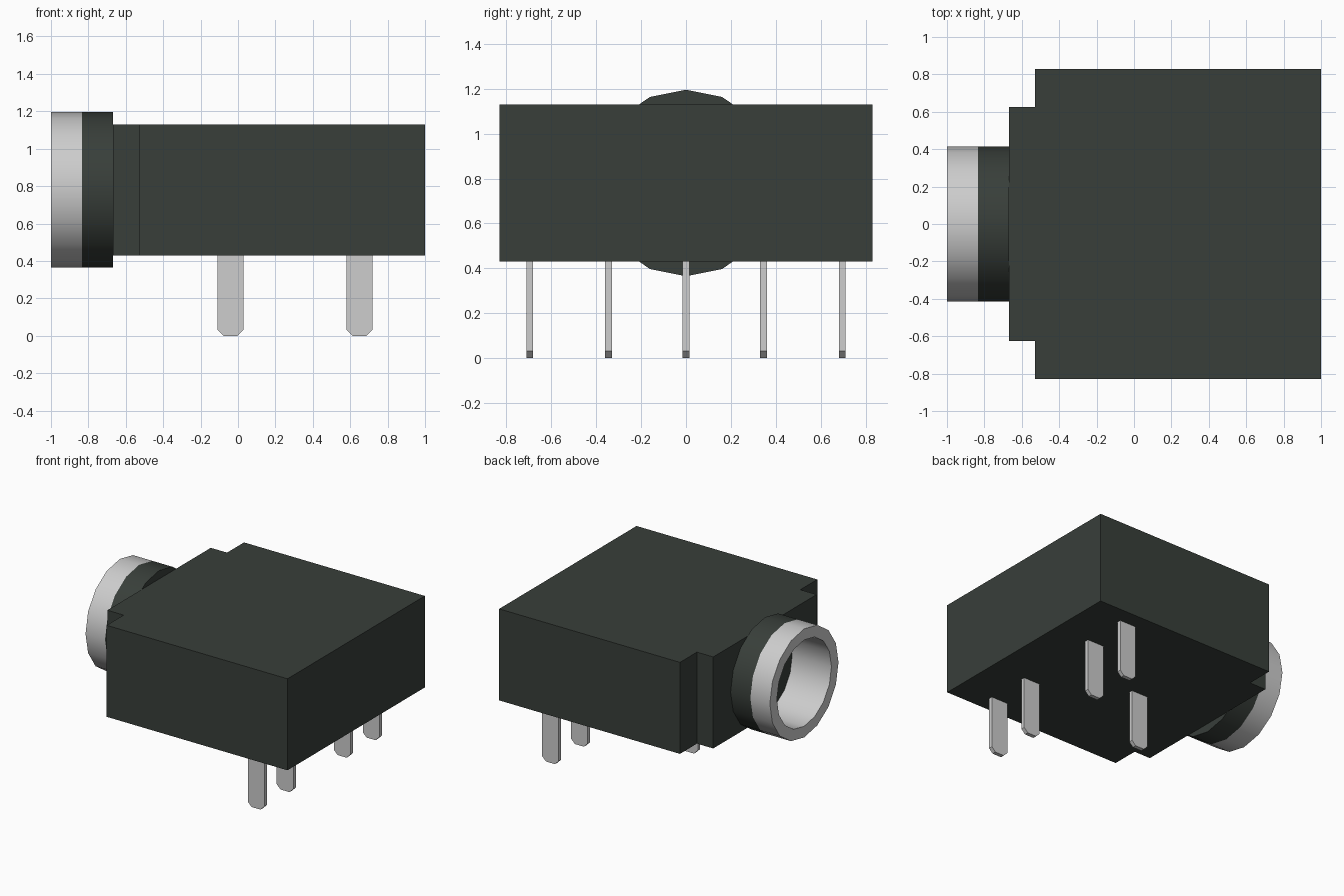
import bpy, bmesh, math

cube = bpy.data.objects.get("Cube")
if cube:
    bpy.data.objects.remove(cube, do_unlink=True)


def material(name, rgb):
    m = bpy.data.materials.new(name)
    m.use_nodes = True
    m.diffuse_color = (*rgb, 1)
    bsdf = next(n for n in m.node_tree.nodes if n.type == 'BSDF_PRINCIPLED')
    bsdf.inputs["Base Color"].default_value = (*rgb, 1)
    return m


DARK = material("dark plastic", (0.040, 0.049, 0.042))
METAL = material("silver metal", (0.61, 0.61, 0.61))


def finish(name, bm, mats):
    bmesh.ops.recalc_face_normals(bm, faces=bm.faces)
    me = bpy.data.meshes.new(name)
    bm.to_mesh(me)
    bm.free()
    for m in mats:
        me.materials.append(m)
    ob = bpy.data.objects.new(name, me)
    bpy.context.collection.objects.link(ob)
    return ob


def prism(name, outline, offset, mat):
    """Extrude a closed outline of 3D points along an offset."""
    bm = bmesh.new()
    face = bm.faces.new([bm.verts.new(p) for p in outline])
    ext = bmesh.ops.extrude_face_region(bm, geom=[face])
    verts = [v for v in ext["geom"] if isinstance(v, bmesh.types.BMVert)]
    bmesh.ops.translate(bm, vec=offset, verts=verts)
    return finish(name, bm, [mat])


# Housing with a narrower step towards the socket
Z0, Z1 = 0.43, 1.13
half = [(1.0, 0.83), (-0.53, 0.83), (-0.53, 0.625), (-0.668, 0.625)]
plan = half + [(x, -y) for x, y in reversed(half)]
prism("housing", [(x, y, Z0) for x, y in plan], (0, 0, Z1 - Z0), DARK)

# Socket barrel: lathed ring around the x axis, silver sleeve and dark collar
SIDES, AXIS_Z = 16, 0.78
profile = [(-0.668, 0.33), (-1.0, 0.33), (-1.0, 0.415), (-0.835, 0.415), (-0.668, 0.415)]
band_material = [0, 0, 0, 1, 1]
bm = bmesh.new()
rings = []
for i in range(SIDES):
    a = 2 * math.pi * i / SIDES
    rings.append([bm.verts.new((x, r * math.cos(a), AXIS_Z + r * math.sin(a)))
                  for x, r in profile])
n = len(profile)
for i in range(SIDES):
    a, b = rings[i], rings[(i + 1) % SIDES]
    for j in range(n):
        k = (j + 1) % n
        f = bm.faces.new((a[j], a[k], b[k], b[j]))
        f.material_index = band_material[j]
barrel = finish("socket_barrel", bm, [METAL, DARK])
bpy.ops.object.select_all(action='DESELECT')
barrel.select_set(True)
bpy.context.view_layer.objects.active = barrel
bpy.ops.object.shade_smooth_by_angle(angle=math.radians(30))

# Flat solder pins with chamfered tips
W, T, C = 0.07, 0.03, 0.032
pins = [(0.65, -0.695), (0.65, -0.345), (-0.04, 0.0), (0.65, 0.345), (0.65, 0.695)]
for i, (px, py) in enumerate(pins, 1):
    tip = [(-W, Z0 + 0.01), (-W, C), (-W + C, 0), (W - C, 0), (W, C), (W, Z0 + 0.01)]
    prism(f"pin_{i}", [(px + x, py - T / 2, z) for x, z in tip], (0, T, 0), METAL)
